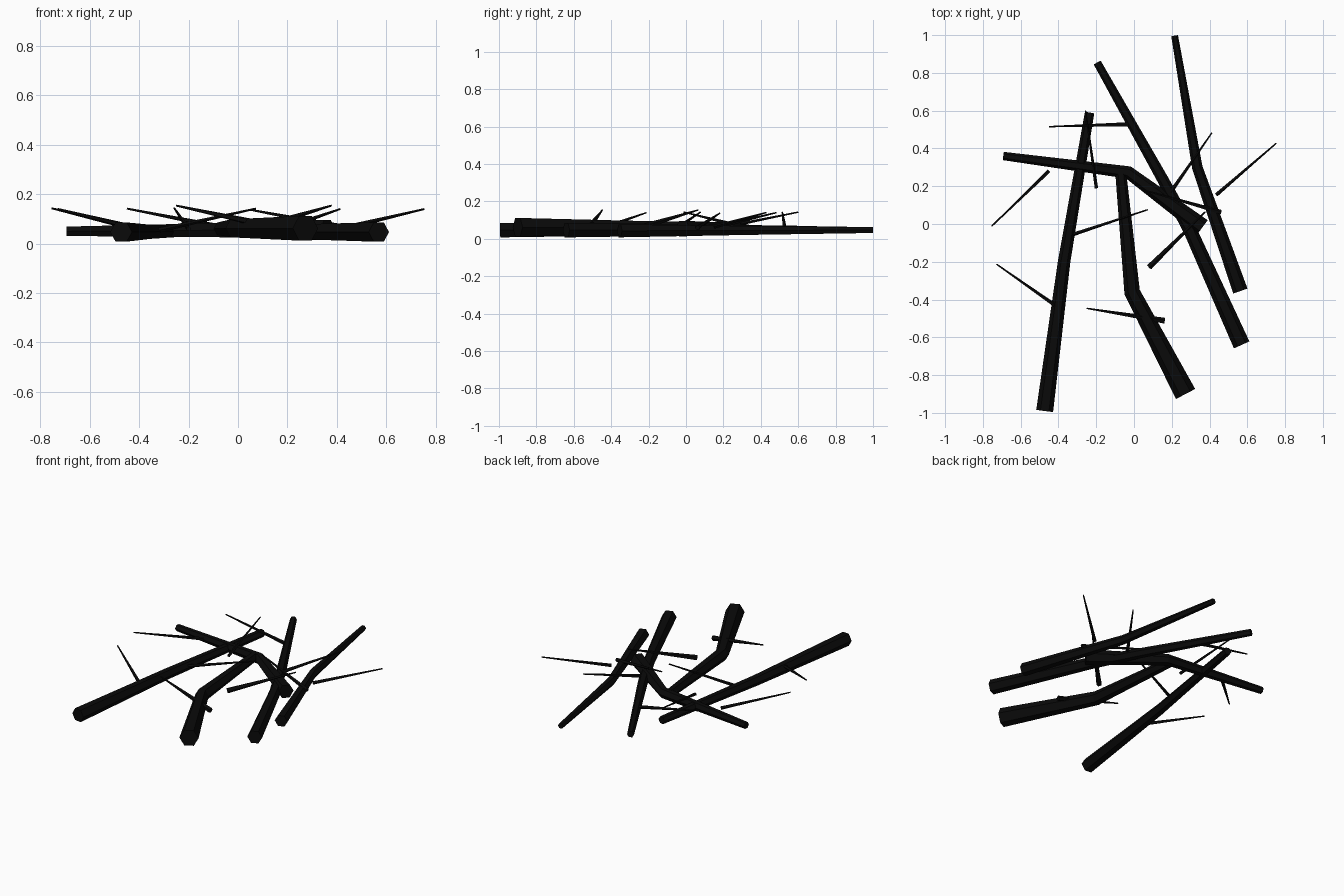
import bpy, bmesh, math
from mathutils import Vector

black = bpy.data.materials.new("charred_black")
black.diffuse_color = (0.003, 0.003, 0.003, 1)


def stick(name, points, sides=6):
    """Tapered faceted stick; points are (x, y, z, diameter), mitred at bends."""
    bm = bmesh.new()
    pts = [Vector(p[:3]) for p in points]
    rings = []
    for i, p in enumerate(pts):
        d_in = (p - pts[max(i - 1, 0)]).normalized()
        d_out = (pts[min(i + 1, len(pts) - 1)] - p).normalized()
        tangent = (d_in + d_out).normalized()
        side = tangent.cross(Vector((0, 0, 1))).normalized()
        up = side.cross(tangent)
        r = points[i][3] / 2
        ring = []
        for k in range(sides):
            a = 2 * math.pi * k / sides
            ring.append(bm.verts.new(p + side * r * math.cos(a) + up * r * math.sin(a)))
        rings.append(ring)
    for a, b in zip(rings, rings[1:]):
        for k in range(sides):
            n = (k + 1) % sides
            bm.faces.new((a[k], a[n], b[n], b[k]))
    bm.faces.new(rings[0])
    bm.faces.new(rings[-1])
    bmesh.ops.recalc_face_normals(bm, faces=bm.faces)
    mesh = bpy.data.meshes.new(name)
    bm.to_mesh(mesh)
    bm.free()
    mesh.materials.append(black)
    bpy.context.collection.objects.link(bpy.data.objects.new(name, mesh))


# Thick branches lying on the ground
branches = [
    [(-0.235, 0.59, .05, .05), (-0.37, -0.2, .048, .066), (-0.473, -0.99, .047, .09)],
    [(-0.195, 0.855, .047, .042), (0.15, 0.24, .048, .06), (0.30, -0.04, .048, .072),
     (0.57, -0.64, .047, .09)],
    [(0.215, 0.997, .047, .036), (0.335, 0.30, .045, .056), (0.563, -0.355, .043, .08)],
    [(-0.692, 0.36, .05, .044), (-0.03, 0.273, .055, .068), (0.362, -0.018, .055, .095)],
    [(-0.07, 0.27, .06, .058), (-0.01, -0.36, .062, .084), (0.273, -0.9, .062, .115)],
]
for i, b in enumerate(branches):
    stick(f"branch_{i + 1}", b)

# Thin twigs rising to a fine tip: base, base diameter, tip
twigs = [
    ((-0.03, 0.527, .06), .024, (-0.45, 0.515, .142)),
    ((-0.20, 0.19, .06), .02, (-0.257, 0.60, .143)),
    ((-0.45, 0.28, .07), .022, (-0.753, -0.012, .143)),
    ((-0.42, -0.43, .065), .022, (-0.728, -0.213, .14)),
    ((-0.34, -0.06, .05), .022, (0.072, 0.076, .142)),
    ((0.08, -0.227, .065), .034, (0.377, 0.065, .154)),
    ((0.18, 0.15, .06), .024, (0.412, 0.483, .14)),
    ((0.435, 0.155, .065), .022, (0.753, 0.428, .14)),
    ((0.46, 0.062, .06), .026, (0.05, 0.18, .137)),
    ((0.16, -0.513, .065), .034, (-0.25, -0.447, .154)),
]
for i, (base, d, tip) in enumerate(twigs):
    stick(f"twig_{i + 1}", [(*base, d), (*tip, .008)], 5)
